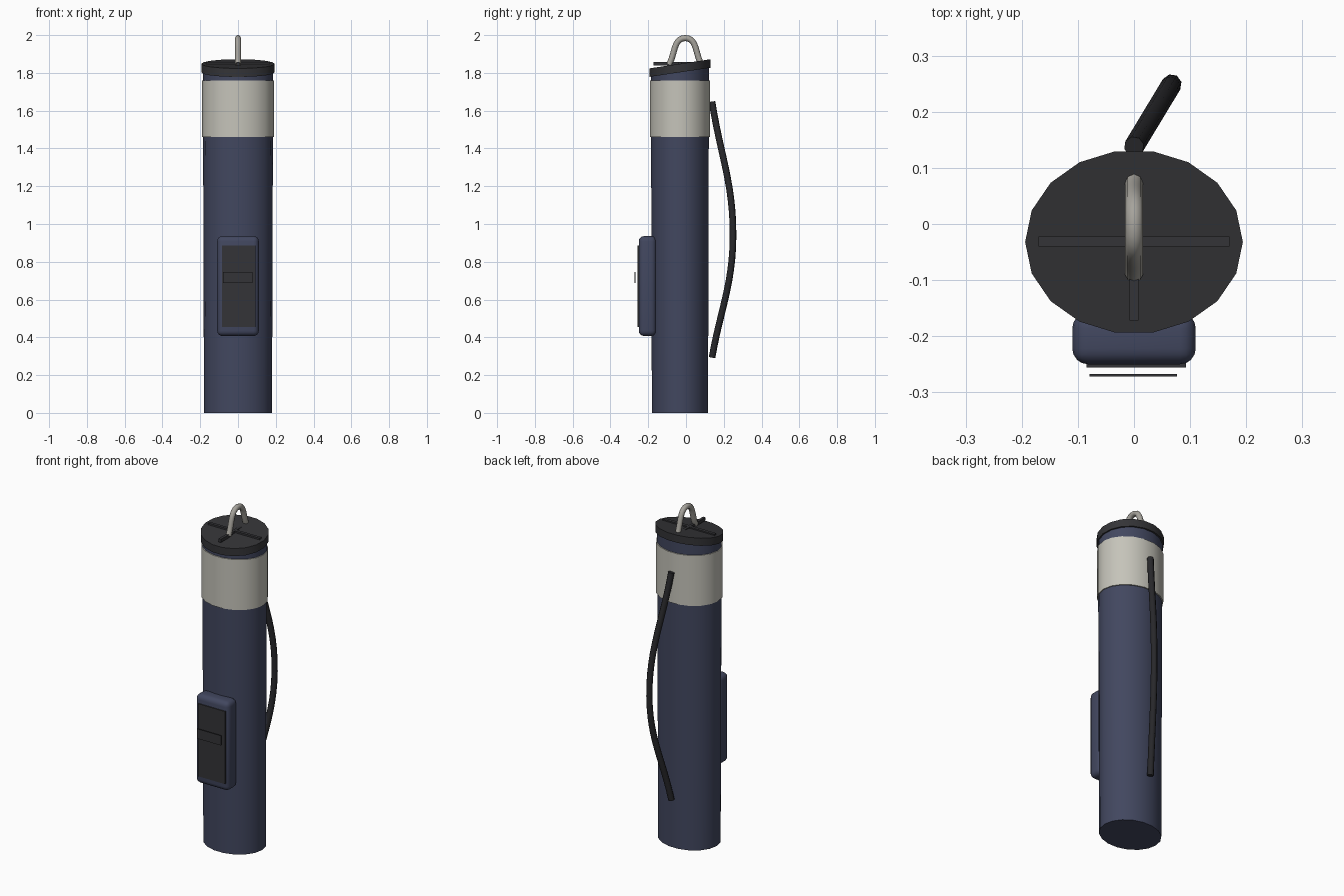
import bpy, bmesh, math
from mathutils import Vector

if "Cube" in bpy.data.objects:
    bpy.data.objects.remove(bpy.data.objects["Cube"], do_unlink=True)

CY = -0.032                 # axis of the tube in y
SLOPE = math.tan(math.radians(8.5))


def material(name, rgb):
    m = bpy.data.materials.new(name)
    m.use_nodes = True
    col = (*rgb, 1)
    m.diffuse_color = col
    m.node_tree.nodes["Principled BSDF"].inputs["Base Color"].default_value = col
    return m


navy = material("navy", (0.054, 0.063, 0.115))
cream = material("cream", (0.56, 0.55, 0.49))
charcoal = material("charcoal", (0.034, 0.034, 0.038))
black = material("black_strap", (0.021, 0.021, 0.024))
steel = material("steel", (0.38, 0.365, 0.33))


def smooth(ob, angle=35):
    bpy.ops.object.select_all(action="DESELECT")
    ob.select_set(True)
    bpy.context.view_layer.objects.active = ob
    bpy.ops.object.shade_smooth_by_angle(angle=math.radians(angle))


def finish(name, bm, mat):
    me = bpy.data.meshes.new(name)
    bm.to_mesh(me)
    bm.free()
    me.materials.append(mat)
    ob = bpy.data.objects.new(name, me)
    bpy.context.collection.objects.link(ob)
    smooth(ob)
    return ob


def drum(name, mat, bottom, top, tilt_bottom=0, tilt_top=0):
    """Oval 18-sided tube; bottom and top are (z, x radius, y radius)."""
    bm = bmesh.new()
    rings = []
    for (z, rx, ry), tilt in ((bottom, tilt_bottom), (top, tilt_top)):
        ring = []
        for i in range(18):
            a = math.tau * i / 18
            y = ry * math.sin(a)
            ring.append(bm.verts.new((rx * math.cos(a), CY + y, z + tilt * y)))
        rings.append(ring)
    low, high = rings
    bm.faces.new(low[::-1])
    bm.faces.new(high)
    for i in range(18):
        j = (i + 1) % 18
        bm.faces.new((low[i], low[j], high[j], high[i]))
    return finish(name, bm, mat)


def box(name, mat, lo, hi, bevel=0):
    lo, hi = Vector(lo), Vector(hi)
    bm = bmesh.new()
    bmesh.ops.create_cube(bm, size=1)
    for v in bm.verts:
        v.co = (lo + hi) / 2 + v.co * (hi - lo)
    if bevel:
        bmesh.ops.bevel(bm, geom=bm.edges[:], offset=bevel, segments=4,
                        profile=0.5, affect="EDGES")
    return finish(name, bm, mat)


def rod(name, mat, points, radius):
    """Round rod along a smooth path."""
    cu = bpy.data.curves.new(name, "CURVE")
    cu.dimensions = "3D"
    cu.bevel_depth = radius
    cu.bevel_resolution = 2
    cu.use_fill_caps = True
    sp = cu.splines.new("BEZIER")
    sp.bezier_points.add(len(points) - 1)
    for bp, p in zip(sp.bezier_points, points):
        bp.co = p
        bp.handle_left_type = bp.handle_right_type = "AUTO"
    cu.materials.append(mat)
    ob = bpy.data.objects.new(name, cu)
    bpy.context.collection.objects.link(ob)
    bpy.ops.object.select_all(action="DESELECT")
    ob.select_set(True)
    bpy.context.view_layer.objects.active = ob
    bpy.ops.object.convert(target="MESH")
    smooth(bpy.context.view_layer.objects.active, 50)


# Main tube, collar band and slanted cap
drum("body_tube", navy, (0, 0.18, 0.151), (1.82, 0.186, 0.156), tilt_top=SLOPE)
drum("collar_band", cream, (1.46, 0.19, 0.162), (1.76, 0.19, 0.162))
drum("cap", charcoal, (1.803, 0.194, 0.164), (1.848, 0.194, 0.164), SLOPE, SLOPE)

# Crossed ribs set into the cap
box("cap_cross_rib", charcoal, (-0.17, -0.04, 1.838), (0.17, -0.022, 1.857))
box("cap_long_rib", charcoal, (-0.008, -0.172, 1.838), (0.008, 0.108, 1.857))

# Hanging loop and carry strap
rod("hanging_loop", steel,
    [(0, -0.09, 1.845), (0, -0.004, 1.984), (0, 0.082, 1.845)], 0.016)
rod("carry_strap", black,
    [(0, 0.138, 1.647), (0.067, 0.249, 0.93), (0, 0.138, 0.294)], 0.018)

# Front pocket with its panel and label plate
box("pocket", navy, (-0.11, -0.25, 0.407), (0.11, -0.158, 0.936), 0.028)
box("pocket_panel", charcoal, (-0.085, -0.256, 0.455), (0.093, -0.248, 0.887))
box("label_plate", charcoal, (-0.079, -0.272, 0.687), (0.077, -0.267, 0.745))
